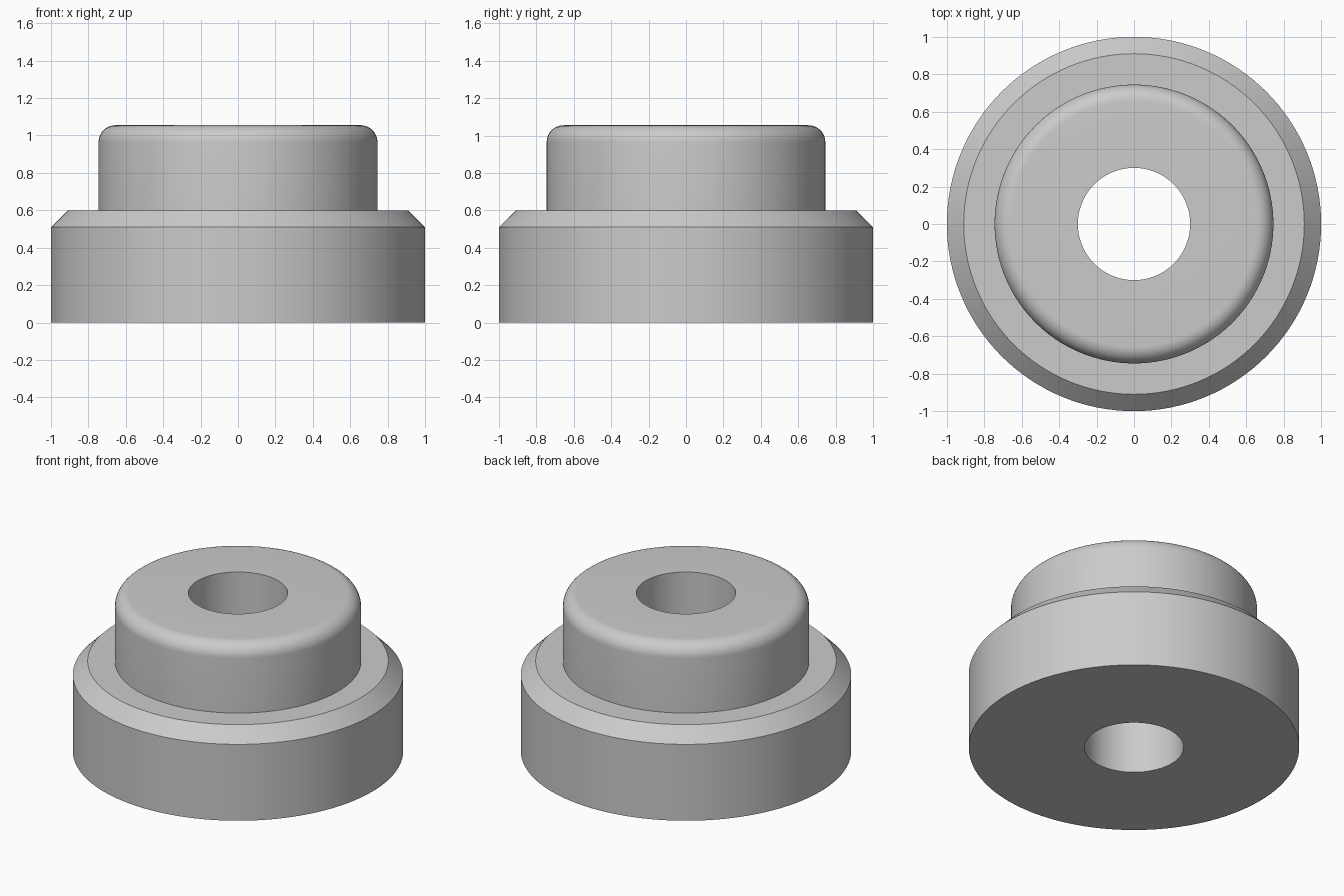
import bpy
import bmesh
from math import sin, cos, pi, radians

cube = bpy.data.objects.get("Cube")
if cube:
    bpy.data.objects.remove(cube, do_unlink=True)

SEGMENTS = 128
BORE, HUB, FLANGE = 0.30, 0.745, 1.0
SHOULDER, TOP = 0.60, 1.055
CHAMFER, FILLET = 0.09, 0.09

grey = bpy.data.materials.new("grey")
grey.use_nodes = True
colour = (0.6, 0.6, 0.6, 1)
grey.diffuse_color = colour
grey.node_tree.nodes["Principled BSDF"].inputs["Base Color"].default_value = colour

# Half section: bore, base, chamfered flange, hub with rounded rim
profile = [(BORE, 0), (FLANGE, 0), (FLANGE, SHOULDER - CHAMFER),
           (FLANGE - CHAMFER, SHOULDER), (HUB, SHOULDER)]
steps = 10
for i in range(steps + 1):
    a = pi / 2 * i / steps
    profile.append((HUB - FILLET + FILLET * cos(a), TOP - FILLET + FILLET * sin(a)))
profile.append((BORE, TOP))

# Revolve the closed section around the vertical axis
bm = bmesh.new()
verts = [bm.verts.new((r, 0, z)) for r, z in profile]
edges = [bm.edges.new((v, verts[(i + 1) % len(verts)])) for i, v in enumerate(verts)]
bmesh.ops.spin(bm, geom=verts + edges, cent=(0, 0, 0), axis=(0, 0, 1),
               angle=2 * pi, steps=SEGMENTS, use_merge=True)
bmesh.ops.remove_doubles(bm, verts=bm.verts, dist=0.0001)
bmesh.ops.recalc_face_normals(bm, faces=bm.faces)

mesh = bpy.data.meshes.new("flanged_bushing")
bm.to_mesh(mesh)
bm.free()
mesh.materials.append(grey)
bushing = bpy.data.objects.new("flanged_bushing", mesh)
bpy.context.collection.objects.link(bushing)

# Smooth curved walls, keep the rims crisp
bpy.ops.object.select_all(action="DESELECT")
bushing.select_set(True)
bpy.context.view_layer.objects.active = bushing
bpy.ops.object.shade_smooth_by_angle(angle=radians(30))
